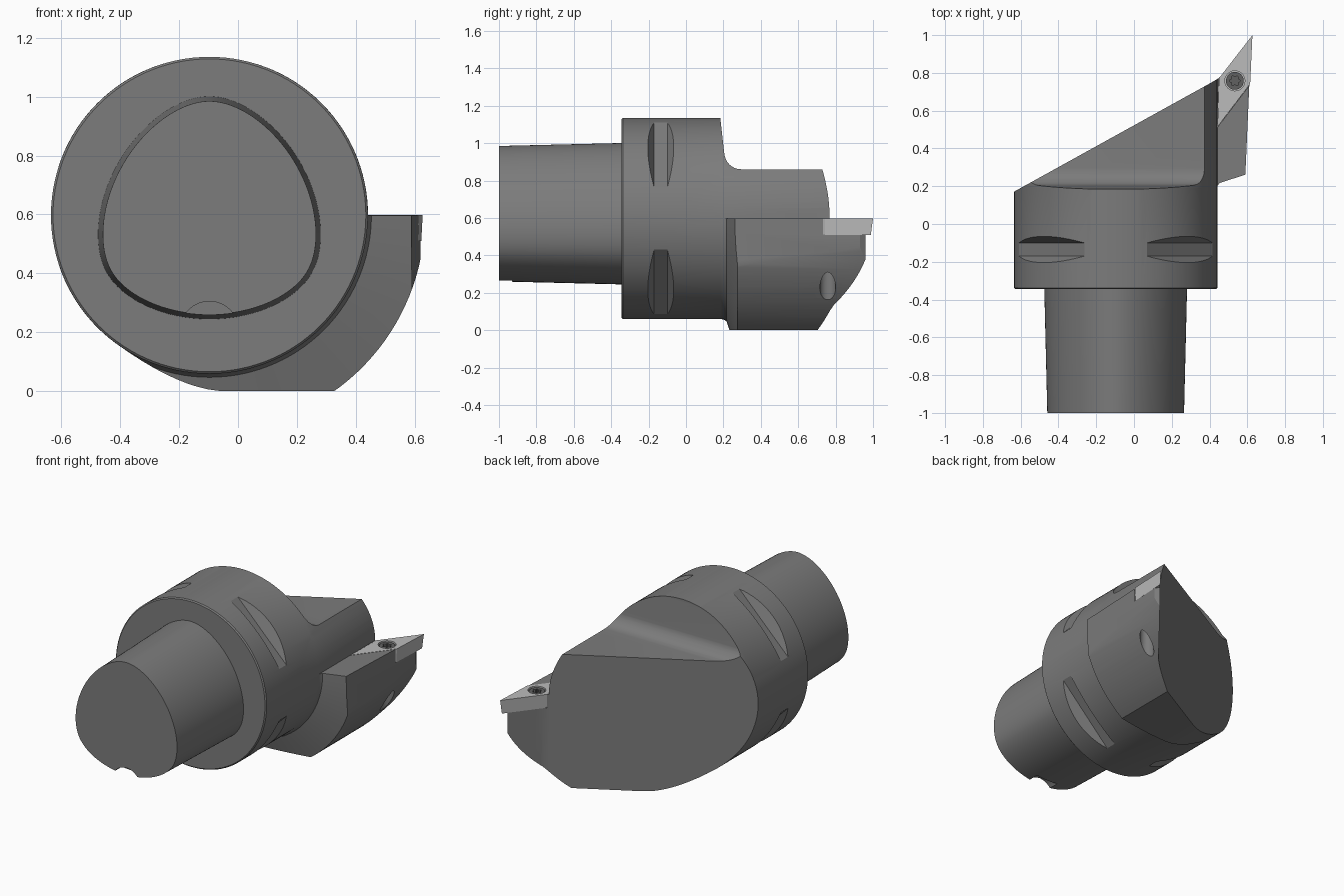
import bpy, bmesh
from math import sin, cos, pi, radians, asin
from mathutils import Matrix, Vector

if "Cube" in bpy.data.objects:
    bpy.data.objects.remove(bpy.data.objects["Cube"])

CX, CZ = -0.097, 0.597          # axis of the round body, runs along y
R = 0.538


def finish(name, bm):
    bmesh.ops.recalc_face_normals(bm, faces=bm.faces)
    me = bpy.data.meshes.new(name)
    bm.to_mesh(me)
    bm.free()
    ob = bpy.data.objects.new(name, me)
    bpy.context.collection.objects.link(ob)
    return ob


def prism(name, pts, axis, lo, hi, scale_lo=1.0, bevel=0.0):
    """Extrude a 2D outline along an axis; optionally taper or round the low end."""
    place = {'x': lambda a, b, t: (t, a, b),
             'y': lambda a, b, t: (a, t, b),
             'z': lambda a, b, t: (a, b, t)}[axis]
    ca = sum(p[0] for p in pts) / len(pts)
    cb = sum(p[1] for p in pts) / len(pts)
    bm = bmesh.new()
    low = [bm.verts.new(place(ca + (a - ca) * scale_lo, cb + (b - cb) * scale_lo, lo)) for a, b in pts]
    high = [bm.verts.new(place(a, b, hi)) for a, b in pts]
    base = bm.faces.new(low)
    bm.faces.new(high[::-1])
    n = len(pts)
    for i in range(n):
        j = (i + 1) % n
        bm.faces.new((low[i], low[j], high[j], high[i]))
    if bevel:
        bmesh.ops.bevel(bm, geom=list(base.edges), offset=bevel, segments=5,
                        profile=0.5, affect='EDGES')
    return finish(name, bm)


def boolean(ob, cutter, op='DIFFERENCE'):
    mod = ob.modifiers.new(op, 'BOOLEAN')
    mod.operation, mod.solver, mod.object = op, 'EXACT', cutter
    dg = bpy.context.evaluated_depsgraph_get()
    me = bpy.data.meshes.new_from_object(ob.evaluated_get(dg))
    ob.modifiers.clear()
    ob.data = me
    bpy.data.objects.remove(cutter)


def smooth(ob, mat, angle=28):
    ob.data.materials.clear()
    ob.data.materials.append(mat)
    bpy.ops.object.select_all(action='DESELECT')
    ob.select_set(True)
    bpy.context.view_layer.objects.active = ob
    bpy.ops.object.shade_smooth_by_angle(angle=radians(angle))


def circle(cx, cy, r, n=32):
    return [(cx + r * cos(2 * pi * i / n), cy + r * sin(2 * pi * i / n)) for i in range(n)]


def material(name, v):
    m = bpy.data.materials.new(name)
    m.diffuse_color = (v, v, v, 1)
    m.use_nodes = True
    m.node_tree.nodes["Principled BSDF"].inputs["Base Color"].default_value = m.diffuse_color
    return m


steel, carbide, dark = material("steel", 0.2), material("carbide", 0.5), material("dark_steel", 0.12)

# Body: lathed collar with a flared flange
outline = [(0, -0.345), (0.531, -0.345), (R, -0.338), (R, 0.185), (0.54, 0.202),
           (0.55, 0.217), (0.76, 0.285), (0.76, 1.05), (0, 1.05)]
bm = bmesh.new()
vs = [bm.verts.new((CX + r, y, CZ)) for r, y in outline]
es = [bm.edges.new(p) for p in zip(vs, vs[1:])]
bmesh.ops.spin(bm, geom=vs + es, cent=(CX, 0, CZ), axis=(0, 1, 0), angle=2 * pi, steps=120)
bmesh.ops.remove_doubles(bm, verts=bm.verts, dist=1e-5)
body = finish("holder_body", bm)

# Front silhouette of the head: round top, blended flat foot, large right arc
front = [(CX + 0.5385 * cos(radians(a)), CZ + 0.5385 * sin(radians(a))) for a in range(0, 237, 3)]
p0, p1, p2 = Vector(front[-1]), Vector((-0.19, 0)), Vector((-0.04, 0))
for i in range(1, 11):
    t = i / 10
    front.append(tuple((1 - t) ** 2 * p0 + 2 * t * (1 - t) * p1 + t * t * p2))
a0 = -asin(CZ / 0.732)
front += [(CX + 0.732 * cos(a0 * (1 - i / 20)), CZ + 0.732 * sin(a0 * (1 - i / 20))) for i in range(21)]
boolean(body, prism("front_outline", front, 'y', -0.6, 1.2), 'INTERSECT')

# Plan outline: slanted back face and right flank
plan = [(-0.8, -0.5), (0.556, -0.5), (0.619, 0.93), (0.602, 0.96), (0.5, 0.828), (0.47, 0.79),
        (0.445, 0.77), (0.41, 0.749), (-0.8, 0.08)]
boolean(body, prism("plan_outline", plan, 'z', -0.3, 1.5), 'INTERSECT')

# Upper step with fillet behind the collar
step = [(0.18, 1.3), (0.185, 1.12), (0.204, 0.95)]
step += [(0.295 - 0.09 * cos(i * pi / 16), 0.95 - 0.09 * sin(i * pi / 16)) for i in range(1, 9)]
step += [(1.3, 0.86), (1.3, 1.3)]
boolean(body, prism("step_cutter", step, 'x', -1, 1))

# Chip pocket above the insert, with a rounded floor edge
pocket = [(0.0, 0.9), (0.05, 0.665), (0.15, 0.605), (0.205, 0.57), (0.26, 0.52), (0.305, 0.47),
          (0.33, 0.42), (0.34, 0.37), (0.362, 0.29), (0.43, 0.03), (0.52, -0.3), (1, -0.3), (1, 1.2), (0, 1.2)]
boolean(body, prism("pocket_cutter", pocket, 'z', 0.595, 1.4, bevel=0.02))

# Four gripper grooves around the collar
groove = [(-0.17, 0.479), (-0.1, 0.479), (-0.041, 0.58), (-0.229, 0.58)]
for k in range(4):
    g = prism("groove_cutter", [(y, CZ + r) for y, r in groove], 'x', CX - 0.4, CX + 0.4)
    c = Matrix.Translation((CX, 0, CZ))
    g.data.transform(c @ Matrix.Rotation(radians(45 + 90 * k), 4, 'Y') @ c.inverted())
    boolean(body, g)

# Insert seat and the screw hole below it
rhomb = [(0.627, 1.0), (0.45, 0.772), (0.442, 0.515), (0.615, 0.742)]
SX, SY = 0.534, 0.758
boolean(body, prism("seat_cutter", [(SX + (x - SX) * 1.02, SY + (y - SY) * 1.02) for x, y in rhomb],
                    'z', 0.511, 0.8))
boolean(body, prism("hole_cutter", circle(SX, SY, 0.042), 'z', -0.2, 0.42))
smooth(body, steel)

# Cutting insert with tapered flanks
insert = prism("cutting_insert", rhomb, 'z', 0.51, 0.598, scale_lo=0.95)
boolean(insert, prism("insert_hole", circle(SX, SY, 0.053), 'z', 0.56, 0.7))
smooth(insert, carbide)

# Clamping screw with a six-lobed socket
screw = prism("clamp_screw", circle(SX, SY, 0.047), 'z', 0.54, 0.592)
lobes = [(SX + (0.024 + 0.005 * cos(6 * a)) * cos(a), SY + (0.024 + 0.005 * cos(6 * a)) * sin(a))
         for a in (2 * pi * i / 48 for i in range(48))]
boolean(screw, prism("socket_cutter", lobes, 'z', 0.562, 0.7))
smooth(screw, dark)

# Tapered three-lobed shank
N = 120
bm = bmesh.new()
rings = []
for y, r in ((-1.0, 0.362), (-0.34, 0.378)):
    e = 0.0225
    ring = []
    for i in range(N):
        a = 2 * pi * i / N
        h, dh = r + e * cos(3 * (a - pi / 2)), -3 * e * sin(3 * (a - pi / 2))
        ring.append(bm.verts.new((CX + h * cos(a) - dh * sin(a), y, 0.6 + h * sin(a) + dh * cos(a))))
    rings.append(ring)
bm.faces.new(rings[0])
bm.faces.new(rings[1][::-1])
for i in range(N):
    j = (i + 1) % N
    bm.faces.new((rings[0][i], rings[0][j], rings[1][j], rings[1][i]))
shank = finish("taper_shank", bm)
boolean(shank, prism("notch_cutter", circle(CX, 0.205, 0.1), 'y', -1.1, -0.93))
smooth(shank, steel)
